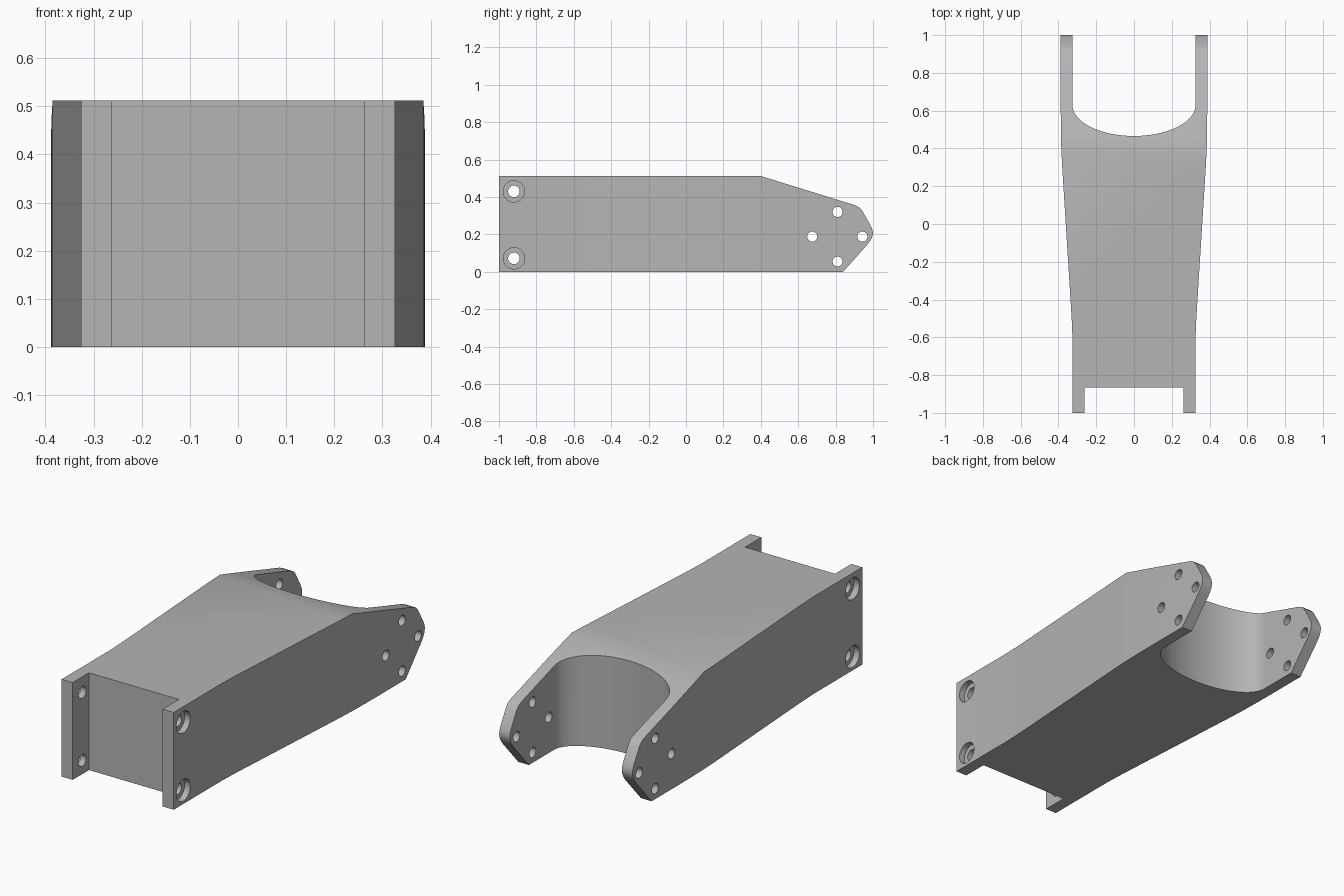
import bpy, bmesh, math
from mathutils import Matrix, Vector

cube = bpy.data.objects.get("Cube")
if cube:
    bpy.data.objects.remove(cube, do_unlink=True)

metal = bpy.data.materials.new("plain grey")
metal.use_nodes = True
grey = (0.46, 0.46, 0.46, 1)
metal.diffuse_color = grey
metal.node_tree.nodes["Principled BSDF"].inputs["Base Color"].default_value = grey


def finish(bm, name):
    bmesh.ops.recalc_face_normals(bm, faces=bm.faces)
    mesh = bpy.data.meshes.new(name)
    bm.to_mesh(mesh)
    bm.free()
    mesh.materials.append(metal)
    obj = bpy.data.objects.new(name, mesh)
    bpy.context.collection.objects.link(obj)
    return obj


def prism(name, points, offset):
    """Extrude a closed outline of 3D points along offset."""
    bm = bmesh.new()
    face = bm.faces.new([bm.verts.new(p) for p in points])
    ext = bmesh.ops.extrude_face_region(bm, geom=[face])
    verts = [v for v in ext["geom"] if isinstance(v, bmesh.types.BMVert)]
    bmesh.ops.translate(bm, verts=verts, vec=Vector(offset))
    return finish(bm, name)


def drill(name, radius, x, y, z, length):
    """Cylinder cutter lying along x."""
    bm = bmesh.new()
    place = Matrix.Translation((x, y, z)) @ Matrix.Rotation(math.pi / 2, 4, "Y")
    bmesh.ops.create_cone(bm, cap_ends=True, segments=32, radius1=radius,
                          radius2=radius, depth=length, matrix=place)
    return finish(bm, name)


def cut(target, tool, operation="DIFFERENCE"):
    mod = target.modifiers.new(tool.name, "BOOLEAN")
    mod.operation = operation
    mod.solver = "EXACT"
    mod.object = tool
    bpy.context.view_layer.objects.active = target
    bpy.ops.object.modifier_apply(modifier=mod.name)
    bpy.data.objects.remove(tool, do_unlink=True)


# Plan outline: front pocket, flared side, rounded rear slot
half = [(0.262, -0.865), (0.262, -1), (0.326, -1), (0.326, -0.6), (0.33, -0.5),
        (0.336, -0.4), (0.38, 0.3), (0.385, 0.4), (0.387, 0.5), (0.388, 0.6),
        (0.388, 1), (0.326, 1)]
steps = 24
for i in range(steps):
    a = math.pi / 2 * i / steps
    half.append((0.326 * math.cos(a), 0.63 - 0.164 * math.sin(a)))
outline = half + [(0, 0.466)] + [(-x, y) for x, y in reversed(half)]
arm = prism("bracket_arm", [(x, y, -0.1) for x, y in outline], (0, 0, 0.8))

# Side outline: sloped top and rounded rear tip
side = [(-1.1, 0), (0.84, 0), (0.965, 0.14), (0.985, 0.165), (0.997, 0.19),
        (0.9995, 0.21), (0.995, 0.23), (0.985, 0.252), (0.94, 0.33),
        (0.925, 0.345), (0.9, 0.357), (0.4, 0.512), (-1.1, 0.512)]
cut(arm, prism("side_profile", [(-0.6, y, z) for y, z in side], (1.2, 0, 0)),
    "INTERSECT")

# Rear bolt holes through both fork arms
for y, z in [(0.81, 0.32), (0.675, 0.188), (0.943, 0.188), (0.81, 0.055)]:
    cut(arm, drill("rear_hole", 0.027, 0, y, z, 1.2))

# Front bolt holes with counterbores on the outside
for z in (0.072, 0.43):
    cut(arm, drill("front_hole", 0.031, 0, -0.92, z, 1.2))
    for s in (-1, 1):
        cut(arm, drill("counterbore", 0.057, s * 0.394, -0.92, z, 0.2))

bpy.ops.object.select_all(action="DESELECT")
arm.select_set(True)
bpy.context.view_layer.objects.active = arm
bpy.ops.object.shade_smooth_by_angle(angle=math.radians(25))
